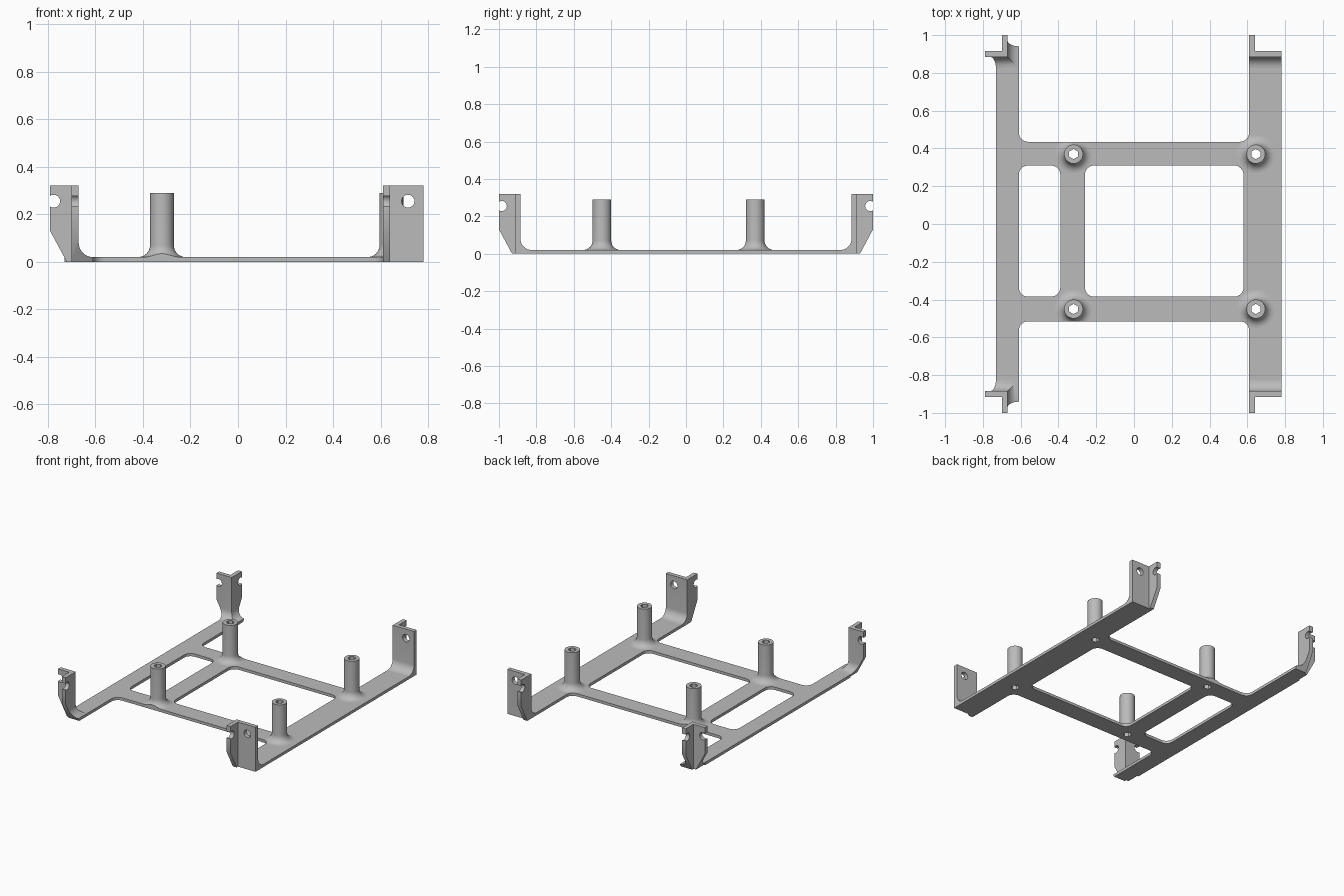
import bpy, bmesh, math
from mathutils import Vector, Matrix

if "Cube" in bpy.data.objects:
    bpy.data.objects.remove(bpy.data.objects["Cube"], do_unlink=True)

THICK = 0.02     # plate thickness
TOP = 0.32       # bracket height
END = 0.825      # where the rails meet the brackets
FILLET = 0.06

GREY = (0.5, 0.5, 0.5, 1)
grey = bpy.data.materials.new("plain grey")
grey.use_nodes = True
grey.diffuse_color = GREY
grey.node_tree.nodes["Principled BSDF"].inputs["Base Color"].default_value = GREY


def finish(name, bm):
    bmesh.ops.recalc_face_normals(bm, faces=bm.faces[:])
    mesh = bpy.data.meshes.new(name)
    bm.to_mesh(mesh)
    bm.free()
    mesh.materials.append(grey)
    obj = bpy.data.objects.new(name, mesh)
    bpy.context.collection.objects.link(obj)
    return obj


def rounded(points, steps=8):
    """Outline from (a, b) or (a, b, radius) points; rounded corners are square ones."""
    flat = [Vector(p[:2]) for p in points]
    out = []
    for i, p in enumerate(points):
        if len(p) == 2:
            out.append(flat[i])
            continue
        u = (flat[i - 1] - flat[i]).normalized()
        v = (flat[(i + 1) % len(flat)] - flat[i]).normalized()
        for k in range(steps + 1):
            t = math.pi / 2 * k / steps
            out.append(flat[i] + p[2] * (u * (1 - math.sin(t)) + v * (1 - math.cos(t))))
    return out


def prism(name, points, axis, lo, hi):
    place = {"x": lambda a, b: (lo, a, b),
             "y": lambda a, b: (a, lo, b),
             "z": lambda a, b: (a, b, lo)}[axis]
    bm = bmesh.new()
    face = bm.faces.new([bm.verts.new(place(*p)) for p in rounded(points)])
    new = bmesh.ops.extrude_face_region(bm, geom=[face])["geom"]
    shift = Vector([(hi - lo) * (axis == c) for c in "xyz"])
    bmesh.ops.translate(bm, vec=shift, verts=[g for g in new if isinstance(g, bmesh.types.BMVert)])
    return finish(name, bm)


def circle(a, b, r, sides, turn=0.0):
    return [(a + r * math.cos(turn + math.tau * i / sides),
             b + r * math.sin(turn + math.tau * i / sides)) for i in range(sides)]


def rect(a0, a1, b0, b1, r=None):
    pts = [(a0, b0), (a1, b0), (a1, b1), (a0, b1)]
    return [p + (r,) for p in pts] if r else pts


def combine(obj, tool, operation):
    mod = obj.modifiers.new("cut", "BOOLEAN")
    mod.operation, mod.object, mod.solver = operation, tool, "EXACT"
    bpy.context.view_layer.objects.active = obj
    bpy.ops.object.modifier_apply(modifier=mod.name)
    bpy.data.objects.remove(tool, do_unlink=True)


def smooth(obj):
    bpy.ops.object.select_all(action="DESELECT")
    obj.select_set(True)
    bpy.context.view_layer.objects.active = obj
    bpy.ops.object.shade_smooth_by_angle(angle=math.radians(30))


# Flat frame: two rails, two crossbars and a middle strip
def frame_solid(name, lo, hi):
    r = 0.05
    outline = [(-0.73, -END), (-0.61, -END), (-0.61, -0.515, r), (0.61, -0.515, r),
               (0.61, -END), (0.78, -END), (0.78, END), (0.61, END),
               (0.61, 0.435, r), (-0.61, 0.435, r), (-0.61, END), (-0.73, END)]
    obj = prism(name, outline, "z", lo, hi)
    for x0, x1 in ((-0.61, -0.39), (-0.26, 0.58)):
        combine(obj, prism("opening", rect(x0, x1, -0.385, 0.31, r), "z", lo - 1, hi + 1),
                "DIFFERENCE")
    return obj


frame = frame_solid("frame", 0, THICK)


def hex_hole(obj, x, y):
    combine(obj, prism("hex_cutter", circle(x, y, 0.027, 6, math.pi / 2), "z", -1, 1),
            "DIFFERENCE")


# Standoff posts with flared feet trimmed to the frame outline
def post(name, x, y):
    radius, height, flare = 0.05, 0.29, 0.05
    profile = [(0, THICK), (radius + flare, THICK)]
    for k in range(1, 9):
        t = math.pi / 2 * k / 8
        profile.append((radius + flare * (1 - math.sin(t)), THICK + flare * (1 - math.cos(t))))
    profile += [(radius, height), (0, height)]
    bm = bmesh.new()
    verts = [bm.verts.new((r, 0, z)) for r, z in profile]
    edges = [bm.edges.new(pair) for pair in zip(verts, verts[1:])]
    bmesh.ops.spin(bm, geom=verts + edges, cent=(0, 0, 0), axis=(0, 0, 1),
                   angle=math.tau, steps=48)
    bmesh.ops.remove_doubles(bm, verts=bm.verts[:], dist=1e-5)
    bmesh.ops.transform(bm, matrix=Matrix.Translation((x, y, 0)), verts=bm.verts[:])
    obj = finish(name, bm)
    combine(obj, frame_solid("trim", -0.5, 0.5), "INTERSECT")
    hex_hole(obj, x, y)
    smooth(obj)


for side, x in (("right", -0.32), ("left", 0.645)):
    for end, y in (("front", -0.45), ("back", 0.37)):
        post(f"{end}_{side}_post", x, y)
        hex_hole(frame, x, y)
smooth(frame)


# Corner brackets: side silhouette crossed with front silhouette, hollowed to an L
def bracket(name, s, front, hollow, hole_x):
    side = [(s * 0.93, 0), (s, 0.13), (s, TOP), (s * 0.885, TOP),
            (s * 0.885, THICK, FILLET), (s * END, THICK), (s * END, 0)]
    obj = prism(name, side, "x", -1, 1)
    combine(obj, prism("front_shape", front, "y", -1.2, 1.2), "INTERSECT")
    y0, y1 = sorted((s * 0.915, s * 1.1))
    combine(obj, prism("hollow", rect(*hollow, y0, y1), "z", -1, 1), "DIFFERENCE")
    combine(obj, prism("hole", circle(hole_x, 0.255, 0.027, 32), "y", -1.2, 1.2), "DIFFERENCE")
    combine(obj, prism("notch", circle(s * 0.985, 0.255, 0.027, 32), "x", -1, 1), "DIFFERENCE")
    smooth(obj)


tapered = [(-0.72, 0), (-0.79, 0.13), (-0.79, TOP), (-0.67, TOP),
           (-0.67, THICK, FILLET), (-0.61, THICK), (-0.61, 0)]
straight = rect(0.61, 0.78, 0, TOP)
for end, s in (("front", -1), ("back", 1)):
    bracket(f"{end}_right_bracket", s, tapered, (-0.9, -0.70), -0.775)
    bracket(f"{end}_left_bracket", s, straight, (0.64, 0.9), 0.715)
